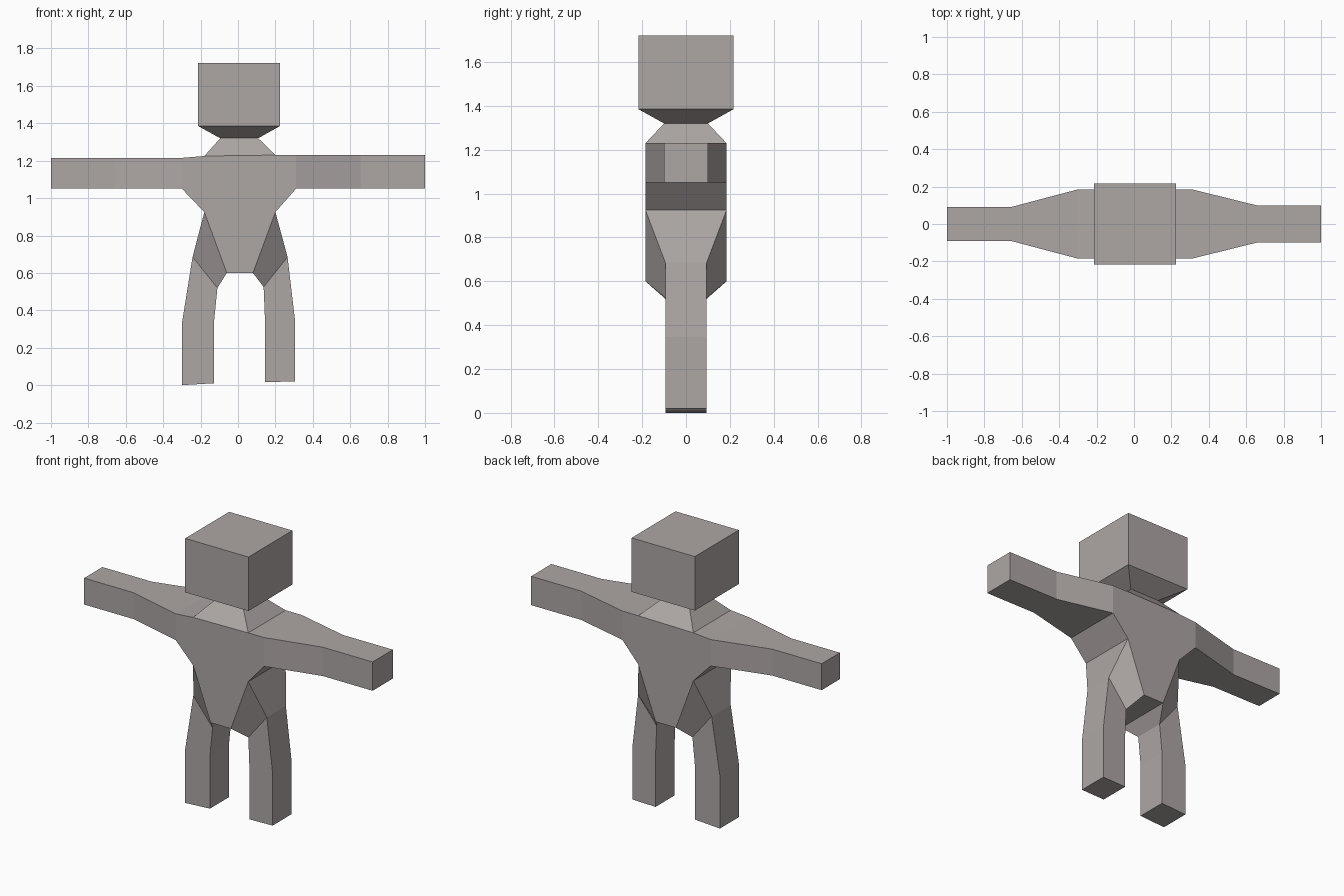
import bpy, bmesh

if "Cube" in bpy.data.objects:
    bpy.data.objects.remove(bpy.data.objects["Cube"])

skin = bpy.data.materials.new("warm grey")
skin.diffuse_color = (0.42, 0.385, 0.375, 1)
skin.use_nodes = True
skin.node_tree.nodes["Principled BSDF"].inputs["Base Color"].default_value = skin.diffuse_color
D = 0.185  # half depth of the torso


def finish(name, bm):
    bmesh.ops.recalc_face_normals(bm, faces=bm.faces)
    me = bpy.data.meshes.new(name)
    bm.to_mesh(me)
    bm.free()
    me.materials.append(skin)
    bpy.context.collection.objects.link(bpy.data.objects.new(name, me))


def limb(name, sections):
    """Skin four-sided sections, each two (x, z) points and a half depth; close the far end."""
    bm = bmesh.new()
    rings = []
    for (x0, z0), (x1, z1), d in sections:
        rings.append([bm.verts.new(p) for p in
                      ((x0, -d, z0), (x1, -d, z1), (x1, d, z1), (x0, d, z0))])
    for a, b in zip(rings, rings[1:]):
        for i in range(4):
            j = (i + 1) % 4
            bm.faces.new((a[i], a[j], b[j], b[i]))
    bm.faces.new(rings[-1])
    finish(name, bm)


# Torso: profile extruded in depth, open where neck, arms and legs join
profile = [(-.18, 1.225), (.20, 1.23), (.31, 1.23), (.31, 1.05), (.20, .925),
           (.08, .60), (-.06, .60), (-.18, .925), (-.30, 1.05), (-.30, 1.215)]
bm = bmesh.new()
front = [bm.verts.new((x, -D, z)) for x, z in profile]
back = [bm.verts.new((x, D, z)) for x, z in profile]
bm.faces.new(front)
bm.faces.new(back[::-1])
for i in range(1, 10, 2):
    j = (i + 1) % 10
    bm.faces.new((front[i], front[j], back[j], back[i]))
finish("torso", bm)

# Neck and box head
limb("neck_and_head", [((-.18, 1.225), (.20, 1.23), D), ((-.095, 1.32), (.108, 1.32), .10),
                       ((-.213, 1.385), (.224, 1.385), .217), ((-.213, 1.722), (.224, 1.722), .217)])

# Arms
for name, top, stations in (("right_arm", 1.23, ((.31, D), (.655, .10), (1, .10))),
                            ("left_arm", 1.215, ((-.30, D), (-.66, .09), (-1, .09)))):
    limb(name, [((x, 1.05), (x, top), d) for x, d in stations])

# Legs: hip, thigh, knee, foot
limb("right_leg", [((.20, .925), (.08, .60), D), ((.265, .685), (.137, .525), .094),
                   ((.305, .345), (.145, .33), .094), ((.305, .02), (.145, .016), .094)])
limb("left_leg", [((-.18, .925), (-.06, .60), D), ((-.243, .685), (-.11, .52), .094),
                  ((-.30, .33), (-.128, .34), .094), ((-.30, 0), (-.128, .01), .094)])
